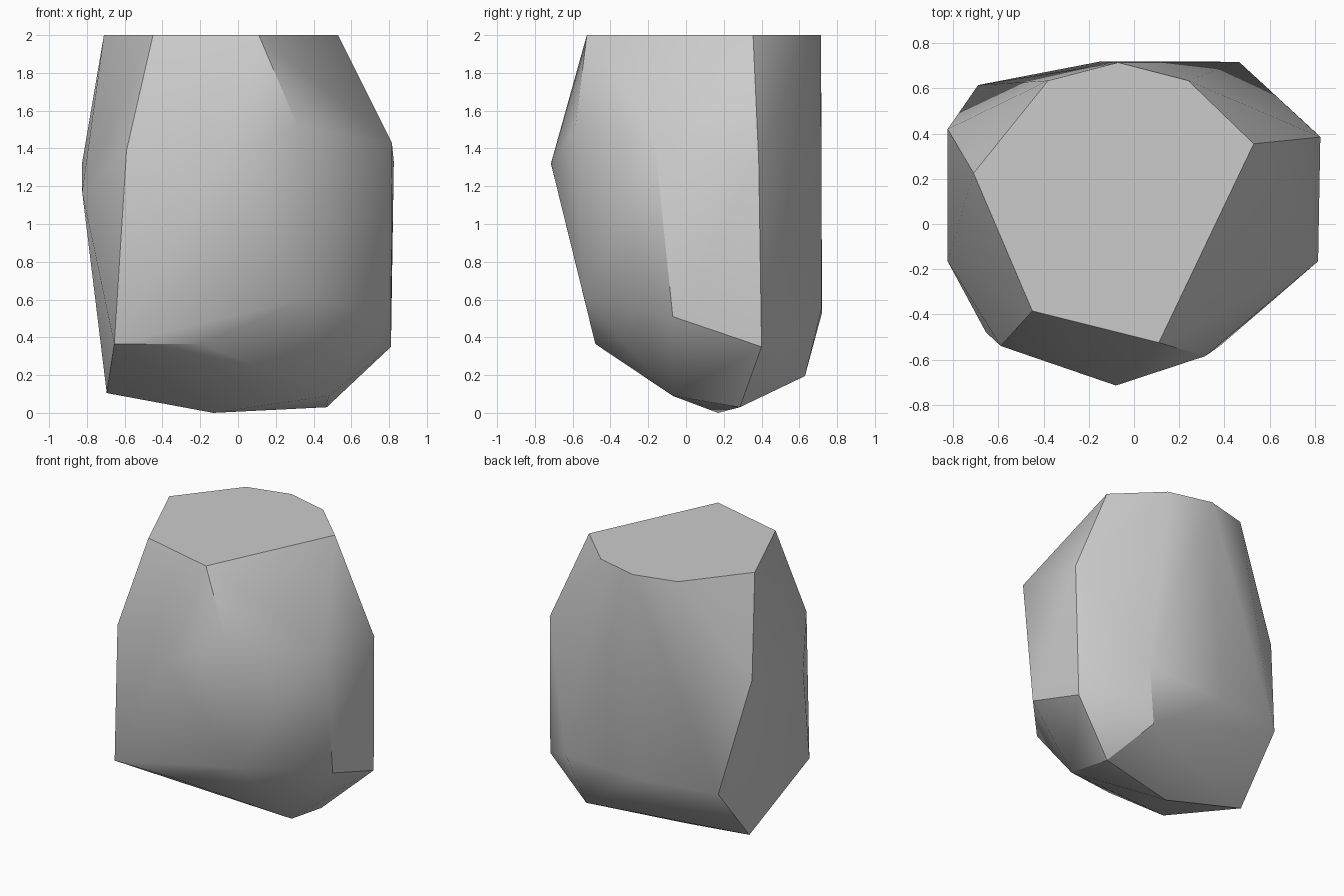
import bpy
import bmesh
import math

cube = bpy.data.objects.get("Cube")
if cube:
    bpy.data.objects.remove(cube, do_unlink=True)

# Flat cut top, at z = 2
CROWN = [(-0.45, -0.385), (0.11, -0.525), (0.53, 0.355), (0.24, 0.635),
         (-0.07, 0.715), (-0.38, 0.635), (-0.71, 0.225)]

# Widest ring of corners
SHOULDER = [(-0.59, -0.54, 1.39), (-0.08, -0.715, 1.32), (0.315, -0.585, 1.52),
            (0.815, -0.165, 1.43), (0.825, 0.385, 1.33),
            (-0.825, 0.42, 1.325), (-0.825, -0.165, 1.17)]

# Lower ring where the sides turn under
WAIST = [(-0.655, -0.48, 0.365), (-0.19, -0.48, 0.365), (0.38, -0.54, 0.61),
         (0.81, -0.07, 0.51), (0.81, 0.40, 0.35), (0.465, 0.718, 0.55),
         (-0.145, 0.72, 0.53), (-0.69, 0.615, 0.53)]

# Underside
BASE = [(-0.695, 0.265, 0.105), (-0.13, 0.17, 0.0), (0.48, -0.07, 0.09),
        (0.47, 0.285, 0.03), (0.36, 0.63, 0.195)]

# Chiselled boulder: convex skin over the rings of corners
bm = bmesh.new()
for co in [(x, y, 2.0) for x, y in CROWN] + SHOULDER + WAIST + BASE:
    bm.verts.new(co)
hull = bmesh.ops.convex_hull(bm, input=bm.verts[:])
unused = {g for g in hull["geom_interior"] + hull["geom_unused"]
          if isinstance(g, bmesh.types.BMVert)}
bmesh.ops.delete(bm, geom=list(unused), context="VERTS")
# Merge the coplanar triangles into whole facets
bmesh.ops.dissolve_limit(bm, angle_limit=math.radians(1.0),
                         verts=bm.verts[:], edges=bm.edges[:])
bmesh.ops.recalc_face_normals(bm, faces=bm.faces[:])

mesh = bpy.data.meshes.new("boulder")
bm.to_mesh(mesh)
bm.free()
boulder = bpy.data.objects.new("boulder", mesh)
bpy.context.collection.objects.link(boulder)

# Stone colour
stone = bpy.data.materials.new("grey stone")
stone.use_nodes = True
colour = (0.6, 0.6, 0.6, 1.0)
stone.diffuse_color = colour
stone.node_tree.nodes["Principled BSDF"].inputs["Base Color"].default_value = colour
mesh.materials.append(stone)

# Soft shading over shallow bends, crisp on the hard breaks
bpy.ops.object.select_all(action="DESELECT")
boulder.select_set(True)
bpy.context.view_layer.objects.active = boulder
bpy.ops.object.shade_smooth_by_angle(angle=math.radians(30))
